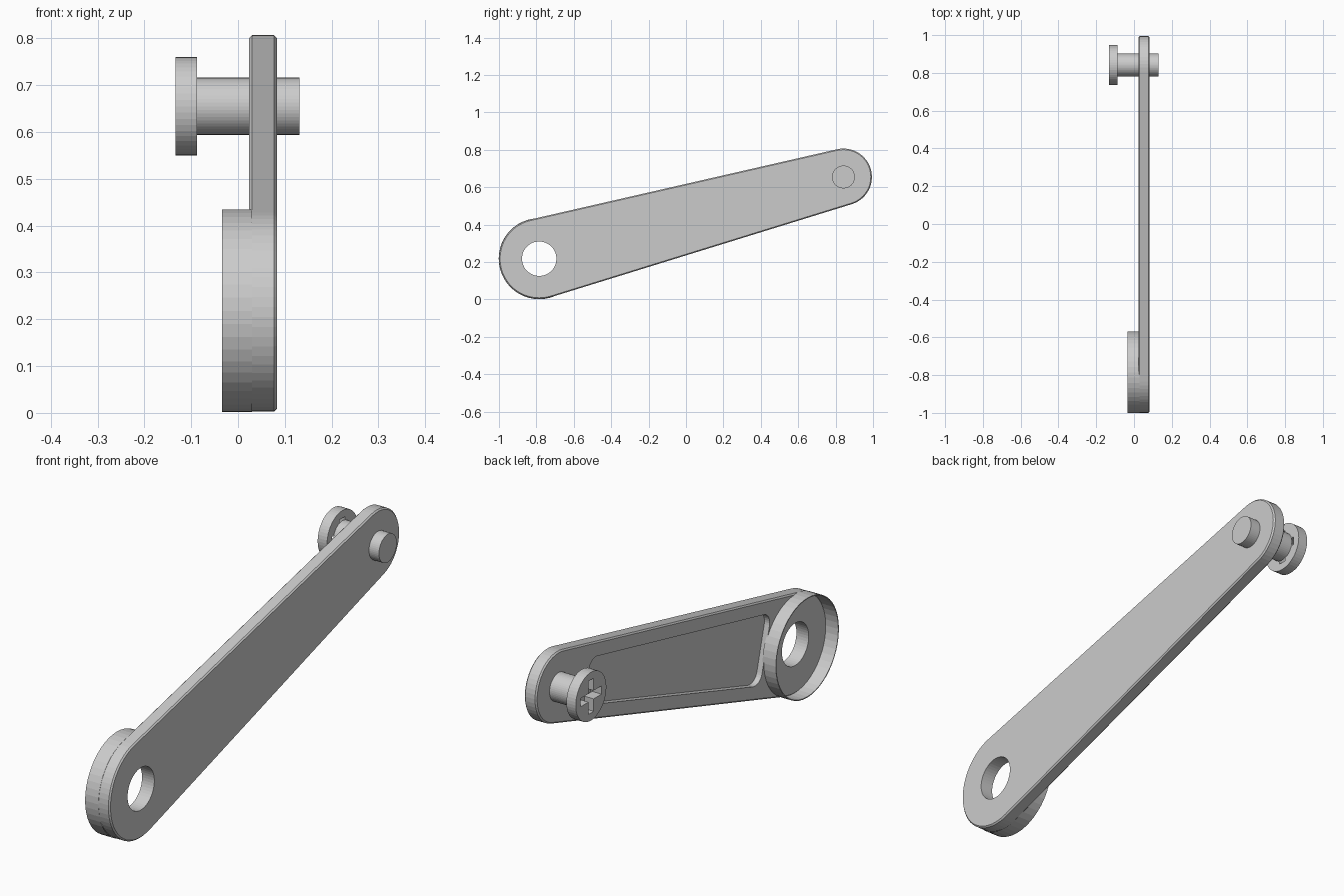
import bpy, bmesh
from math import sin, cos, pi, atan2, asin, hypot

if "Cube" in bpy.data.objects:
    bpy.data.objects.remove(bpy.data.objects["Cube"])

BIG, SMALL = (-0.785, 0.218), (0.842, 0.655)   # y, z of the two arm ends
R, r = 0.215, 0.152
DY, DZ = SMALL[0] - BIG[0], SMALL[1] - BIG[1]
L, PHI = hypot(DY, DZ), atan2(DZ, DY)


def arc(c, rad, a0, a1, n):
    return [(c[0] + rad * cos(a0 + (a1 - a0) * i / n),
             c[1] + rad * sin(a0 + (a1 - a0) * i / n)) for i in range(n + 1)]


def circle(c, rad, n=48):
    return arc(c, rad, 0, 2 * pi, n)[:-1]


def loft(name, rings, caps=True):
    """Join matching (x, [(y, z)...]) outlines into a solid along x."""
    bm = bmesh.new()
    loops = [[bm.verts.new((x, y, z)) for y, z in pts] for x, pts in rings]
    n = len(loops[0])
    for a, b in zip(loops, loops[1:]):
        for i in range(n):
            bm.faces.new((a[i], a[(i + 1) % n], b[(i + 1) % n], b[i]))
    if caps:
        bm.faces.new(loops[0])
        bm.faces.new(loops[-1])
    bmesh.ops.recalc_face_normals(bm, faces=bm.faces)
    me = bpy.data.meshes.new(name)
    bm.to_mesh(me)
    bm.free()
    ob = bpy.data.objects.new(name, me)
    bpy.context.collection.objects.link(ob)
    return ob


def cut(ob, cutter):
    m = ob.modifiers.new("cut", 'BOOLEAN')
    m.operation, m.solver, m.object = 'DIFFERENCE', 'EXACT', cutter
    bpy.context.view_layer.objects.active = ob
    bpy.ops.object.modifier_apply(modifier=m.name)
    bpy.data.objects.remove(cutter)


def arm_outline(inset):
    t = pi / 2 - asin((R - r) / L)
    return (arc(SMALL, r - inset, PHI - t, PHI + t, 24) +
            arc(BIG, R - inset, PHI + t, PHI + 2 * pi - t, 32))


def pocket_outline():
    # rounded trapezoid along the arm axis
    pts, rad = [], 0.05
    for t, s, a in ((1.48, 1, 0), (0.21, 1, pi / 2), (0.21, -1, pi), (1.48, -1, 1.5 * pi)):
        u = t + (rad if t < 1 else -rad)
        w = s * (R - (R - r) * t / L - 0.06 - rad)
        c = (BIG[0] + u * cos(PHI) - w * sin(PHI), BIG[1] + u * sin(PHI) + w * cos(PHI))
        pts += arc(c, rad, a + PHI, a + PHI + pi / 2, 8)
    return pts


# Tapered arm plate with chamfered rim, pivot hole and back pocket
X0, X1, C = 0.024, 0.083, 0.006
arm = loft("arm_plate", [(X0, arm_outline(C)), (X0 + C, arm_outline(0)),
                         (X1 - C, arm_outline(0)), (X1, arm_outline(C))])
cut(arm, loft("hole_cutter", [(-0.1, circle(BIG, 0.092)), (0.2, circle(BIG, 0.092))]))
cut(arm, loft("pocket_cutter", [(-0.1, pocket_outline()), (X0 + 0.025, pocket_outline())]))

# Thin collar around the pivot end
outer, inner = circle(BIG, 0.2165), circle(BIG, 0.2125)
loft("pivot_collar", [(0.03, inner), (-0.034, inner), (-0.034, outer), (0.03, outer)], caps=False)

# Pin through the small end
loft("pin_shaft", [(-0.088, circle(SMALL, 0.061)), (0.131, circle(SMALL, 0.061))])

# Pin head with a cross-shaped slot
head = loft("pin_head", [(-0.133, circle(SMALL, 0.105)), (-0.088, circle(SMALL, 0.105))])
w, l = 0.018, 0.072
cross = []
for k in range(4):
    for y, z in ((l, -w), (l, w), (w, w)):
        c, s = round(cos(k * pi / 2)), round(sin(k * pi / 2))
        cross.append((SMALL[0] + c * y - s * z, SMALL[1] + s * y + c * z))
cut(head, loft("cross_cutter", [(-0.2, cross), (-0.05, cross)]))
